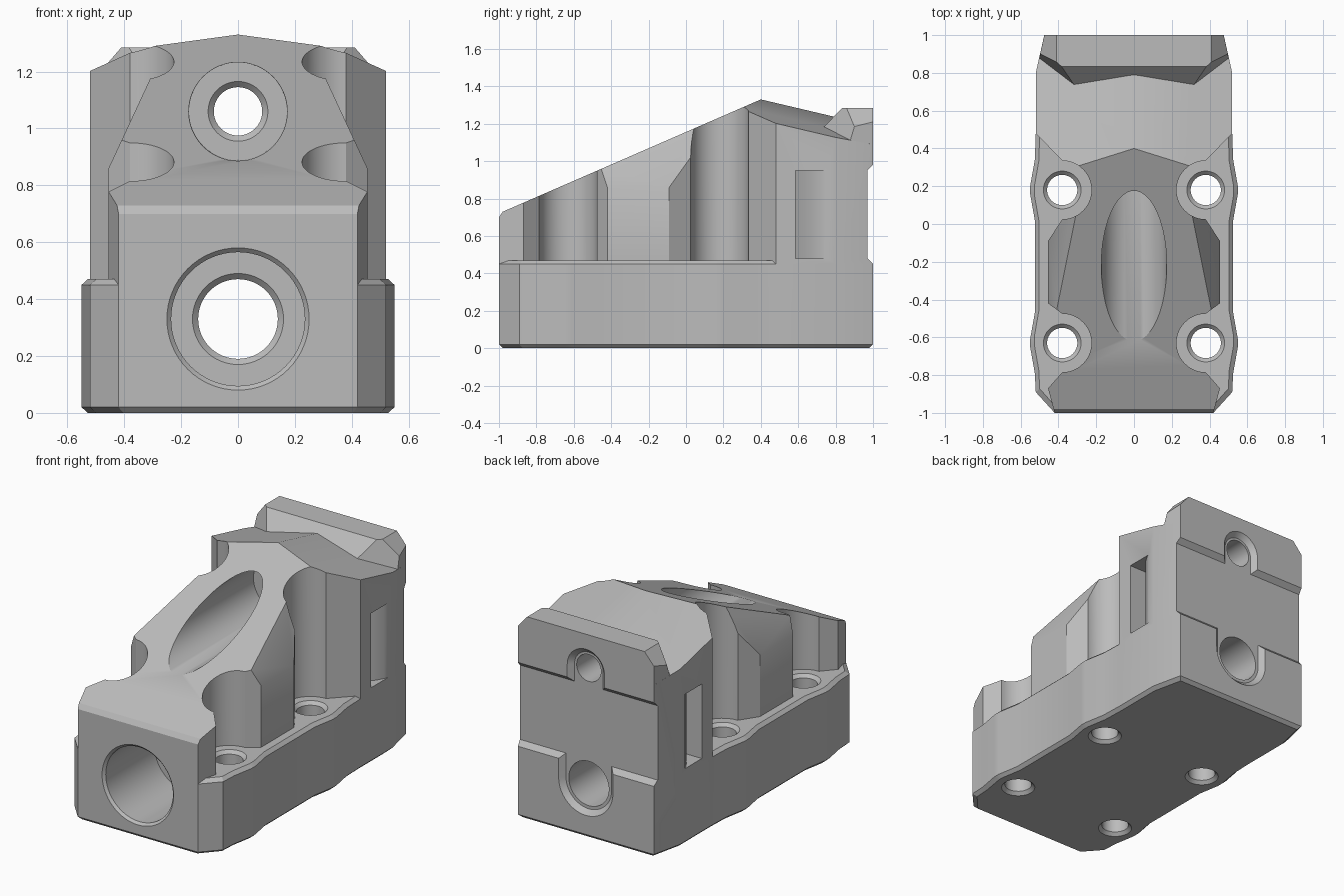
import bpy, bmesh, math
from mathutils import Vector

cube = bpy.data.objects.get("Cube")
if cube:
    bpy.data.objects.remove(cube, do_unlink=True)

grey = bpy.data.materials.new("plain_grey")
grey.use_nodes = True
COLOUR = (0.5, 0.5, 0.5, 1)
grey.diffuse_color = COLOUR
grey.node_tree.nodes["Principled BSDF"].inputs["Base Color"].default_value = COLOUR


def finish(name, bm):
    bmesh.ops.recalc_face_normals(bm, faces=bm.faces)
    mesh = bpy.data.meshes.new(name)
    bm.to_mesh(mesh)
    bm.free()
    mesh.materials.append(grey)
    obj = bpy.data.objects.new(name, mesh)
    bpy.context.collection.objects.link(obj)
    return obj


def loft(name, rings):
    """Skin equal-length rings of points and cap both ends."""
    bm = bmesh.new()
    loops = [[bm.verts.new(p) for p in ring] for ring in rings]
    n = len(loops[0])
    for a, b in zip(loops, loops[1:]):
        for i in range(n):
            j = (i + 1) % n
            bm.faces.new((a[i], a[j], b[j], b[i]))
    bm.faces.new(loops[0])
    bm.faces.new(loops[-1])
    return finish(name, bm)


def prism(name, pts, lo, hi, axis):
    """Extrude a 2D outline along an axis; the outline uses the other two."""
    place = {"x": lambda p, t: (t, *p), "y": lambda p, t: (p[0], t, p[1]),
             "z": lambda p, t: (*p, t)}[axis]
    return loft(name, [[place(p, t) for p in pts] for t in (lo, hi)])


def turned(name, profile, centre, axis, n=64):
    """Turn (radius, position) pairs about a y or z axis through centre."""
    rings = []
    for r, t in profile:
        ring = []
        for i in range(n):
            a = 2 * math.pi * i / n
            u, v = centre[0] + r * math.cos(a), centre[1] + r * math.sin(a)
            ring.append((u, t, v) if axis == "y" else (u, v, t))
        rings.append(ring)
    return loft(name, rings)


def boolean(target, other, operation):
    mod = target.modifiers.new(operation.lower(), "BOOLEAN")
    mod.operation, mod.solver, mod.object = operation, "EXACT", other
    bpy.context.view_layer.objects.active = target
    bpy.ops.object.modifier_apply(modifier=mod.name)
    bpy.data.objects.remove(other, do_unlink=True)


def trim(obj, planes):
    """Cut away everything on the outer side of each (point, normal)."""
    bm = bmesh.new()
    bm.from_mesh(obj.data)
    for point, normal in planes:
        res = bmesh.ops.bisect_plane(bm, geom=bm.verts[:] + bm.edges[:] + bm.faces[:],
                                     dist=1e-5, plane_co=point, plane_no=normal,
                                     clear_outer=True)
        edges = [e for e in res["geom_cut"] if isinstance(e, bmesh.types.BMEdge)]
        bmesh.ops.edgenet_fill(bm, edges=edges)
    bmesh.ops.recalc_face_normals(bm, faces=bm.faces)
    bm.to_mesh(obj.data)
    bm.free()


def mirrored(half):
    return half + [(-x, y) for x, y in reversed(half)]


def pocket(cx, cy, r, n=24):
    """Half circle bulging towards the middle, front to back."""
    return [(cx - r * math.sin(math.pi * i / n), cy - r * math.cos(math.pi * i / n))
            for i in range(n + 1)]


HOLE_X, HOLE_Y = 0.38, (-0.63, 0.18)

# Base plate with bulges beside the bolt holes and chamfered edges
half = [(0.42, -1), (0.52, -0.89)]
for y in HOLE_Y:
    half += [(0.525, y - 0.16), (0.55, y - 0.02), (0.55, y + 0.02), (0.525, y + 0.16)]
half += [(0.52, 0.48), (0.52, 0.8), (0.475, 1)]
outline = mirrored(half)
rings = [[(x * (1 - 2 * c), y * (1 - c), z) for x, y in outline]
         for z, c in ((0, 0.02), (0.02, 0), (0.45, 0), (0.47, 0.02))]
body = loft("housing", rings)

# Upper block with bolt pockets, trimmed by the nose, slope and roof planes
half = ([(0.42, -1), (0.455, -0.87)] + pocket(HOLE_X, HOLE_Y[0], 0.155)
        + [(0.455, -0.42), (0.455, -0.09)] + pocket(HOLE_X, HOLE_Y[1], 0.155)
        + [(0.52, 0.48), (0.52, 0.8), (0.475, 1)])
upper = prism("upper_block", mirrored(half), 0.2, 1.5, "z")
peak = (0, 0.4, 1.33)
trim(upper, [(peak, (0, -0.435, 1)), (peak, (0.21, 0.235, 1)), (peak, (-0.21, 0.235, 1)),
             ((0, -1, 0.7), (0, -1.5, 1))])

# Slanted shoulders along the middle of the block
for s in (1, -1):
    wedge = [(s * 0.5, 0.763), (s * 0.23, 1.344), (s * 0.23, 1.5), (s * 0.7, 1.5), (s * 0.7, 0.763)]
    boolean(upper, prism("shoulder_cutter", wedge, -0.75, HOLE_Y[1], "y"), "DIFFERENCE")

# Raised rear lip with sloped front and clipped corners
lip = prism("rear_lip", mirrored([(0.51, 0.6), (0.51, 0.84), (0.475, 1)]), 0.95, 1.285, "z")
planes = [((0, 0.79, 1.238), (0, -1.05, 1))]
a, b, c = Vector((0.32, 0.74, 1.183)), Vector((0.39, 0.84, 1.285)), Vector((0.5, 0.88, 1.12))
corner = (c - a).cross(b - a)
if corner.x < 0:
    corner.negate()
for s in (1, -1):
    planes.append(((s * a.x, a.y, a.z), (s * corner.x, corner.y, corner.z)))
    planes.append(((s * 0.41, 1, 1.285), (s * 0.075, 0, 0.065)))
trim(lip, planes)
boolean(upper, lip, "UNION")
boolean(body, upper, "UNION")

# Lengthwise stepped bores
LOW_Z, HIGH_Z = 0.33, 1.06
boolean(body, turned("lower_bore", [(0.265, -1.015), (0.235, -0.985), (0.235, -0.5), (0.16, -0.5),
                                    (0.14, -0.48), (0.14, 1.1)], (0, LOW_Z), "y"), "DIFFERENCE")
boolean(body, turned("upper_bore", [(0.175, -1.1), (0.172, 0.4), (0.105, 0.4),
                                    (0.085, 0.42), (0.085, 1.1)], (0, HIGH_Z), "y"), "DIFFERENCE")

# Vertical bolt holes, countersunk at both ends
for x in (-HOLE_X, HOLE_X):
    for y in HOLE_Y:
        profile = [(0.11, -0.01), (0.08, 0.02), (0.08, 0.45), (0.11, 0.48)]
        boolean(body, turned("bolt_hole", profile, (x, y), "z", 48), "DIFFERENCE")

# Rear channel across the back, with rounded reliefs around both bores
channel = [(1.02, 1.0), (0.97, 0.95), (0.97, 0.48), (1.02, 0.43)]
boolean(body, prism("rear_channel", channel, -0.7, 0.7, "x"), "DIFFERENCE")
for r, z, end in ((0.1, HIGH_Z, 0.9), (0.16, LOW_Z, 0.53)):
    flare = r + 0.06
    slot = [(-r, 0.97), (r, 0.97), (flare, 1.03), (-flare, 1.03)]
    relief = turned("bore_relief", [(r, 0.97), (flare, 1.03)], (0, z), "y")
    boolean(relief, prism("relief_slot", slot, min(z, end), max(z, end), "z"), "UNION")
    boolean(body, relief, "DIFFERENCE")

# Ramped side slots
for s in (1, -1):
    ramp = [(s * x, y) for x, y in ((0.6, 0.585), (0.36, 0.585), (0.43, 0.63), (0.48, 0.68),
                                    (0.51, 0.73), (0.53, 0.78), (0.6, 0.78))]
    boolean(body, prism("side_slot", ramp, 0.48, 0.95, "z"), "DIFFERENCE")

# Soft shading on the round walls only
bpy.ops.object.select_all(action="DESELECT")
body.select_set(True)
bpy.context.view_layer.objects.active = body
bpy.ops.object.shade_smooth_by_angle(angle=math.radians(25))
